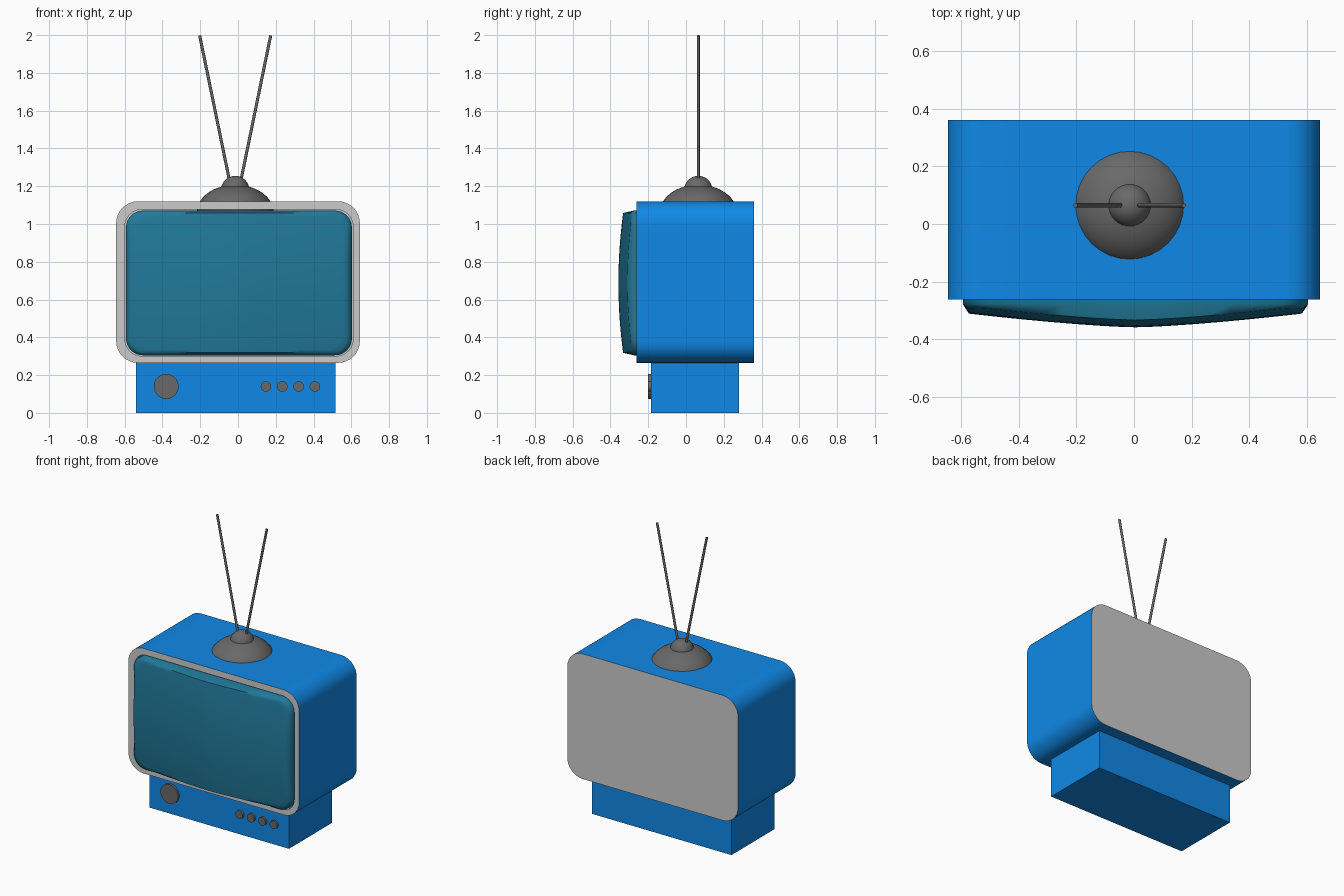
import bpy, bmesh, math
from mathutils import Vector

if "Cube" in bpy.data.objects:
    bpy.data.objects.remove(bpy.data.objects["Cube"])


def material(name, rgb):
    m = bpy.data.materials.new(name)
    m.diffuse_color = (*rgb, 1)
    m.use_nodes = True
    m.node_tree.nodes["Principled BSDF"].inputs["Base Color"].default_value = m.diffuse_color
    return m


BLUE = material("blue", (0.005, 0.25, 0.8))
TEAL = material("teal", (0.015, 0.19, 0.32))
DARK = material("dark_grey", (0.14, 0.14, 0.14))


def finish(ob, name, mat=None, angle=40):
    ob.name = name
    if mat:
        ob.data.materials.append(mat)
    bpy.ops.object.select_all(action='DESELECT')
    ob.select_set(True)
    bpy.context.view_layer.objects.active = ob
    bpy.ops.object.shade_smooth_by_angle(angle=math.radians(angle))
    return ob


def outline(cx, cz, hw, hh, r, arc=8, edge=12):
    """Rounded rectangle in the XZ plane, as (x, z) pairs."""
    pts = []
    corners = [(1, 1, 0), (-1, 1, 90), (-1, -1, 180), (1, -1, 270)]
    for sx, sz, a0 in corners:
        for i in range(arc + 1):
            a = math.radians(a0 + 90 * i / arc)
            pts.append(Vector((cx + sx * (hw - r) + r * math.cos(a),
                               cz + sz * (hh - r) + r * math.sin(a))))
    full = []
    for i, p in enumerate(pts):
        full.append(p)
        if i % (arc + 1) == arc:
            q = pts[(i + 1) % len(pts)]
            full += [p.lerp(q, k / edge) for k in range(1, edge)]
    return full


def loft(name, rings, mat=None, cap=False, angle=40):
    """Joins equal rings of 3D points; optionally fills the last one."""
    bm = bmesh.new()
    vs = [[bm.verts.new(p) for p in ring] for ring in rings]
    n = len(vs[0])
    for a, b in zip(vs, vs[1:]):
        for i in range(n):
            bm.faces.new((a[i], a[(i + 1) % n], b[(i + 1) % n], b[i]))
    if cap:
        bm.faces.new(vs[-1])
    bmesh.ops.recalc_face_normals(bm, faces=bm.faces)
    me = bpy.data.meshes.new(name)
    bm.to_mesh(me)
    bm.free()
    ob = bpy.data.objects.new(name, me)
    bpy.context.collection.objects.link(ob)
    return finish(ob, name, mat, angle)


def at_y(pts, y):
    return [(p.x, y, p.y) for p in pts]


def rod(name, a, b, r, mat, sides=12):
    a, b = Vector(a), Vector(b)
    d = b - a
    bpy.ops.mesh.primitive_cylinder_add(
        vertices=sides, radius=r, depth=d.length, location=(a + b) / 2,
        rotation=d.to_track_quat('Z', 'Y').to_euler())
    return finish(bpy.context.object, name, mat)


def ball(name, loc, scale, mat):
    bpy.ops.mesh.primitive_uv_sphere_add(segments=32, ring_count=16, radius=1, location=loc)
    bpy.context.object.scale = scale
    return finish(bpy.context.object, name, mat)


# Cabinet: blue sleeve, grey front frame with lip, grey back panel
FRONT, BACK = -0.262, 0.36
body = outline(0, 0.6925, 0.645, 0.4275, 0.115)
hole = outline(0.005, 0.689, 0.604, 0.388, 0.09)
loft("cabinet", [at_y(body, FRONT), at_y(body, BACK)], BLUE)
loft("front_frame", [at_y(body, FRONT), at_y(hole, FRONT), at_y(hole, FRONT + 0.03)])
loft("back_panel", [at_y(body, BACK)], cap=True)

# Bulging picture tube
CX, CZ, HW, HH = 0.005, 0.688, 0.598, 0.383
edge = outline(CX, CZ, HW, HH, 0.09)
rings = [at_y(edge, -0.235), at_y(edge, -0.278)]
for s in (0.965, 0.92, 0.8, 0.65, 0.5, 0.35, 0.2, 0.08):
    ring = []
    for p in edge:
        u, v = s * (p.x - CX) / HW, s * (p.y - CZ) / HH
        ring.append((CX + u * HW, -0.358 + 0.05 * abs(u) ** 1.4 + 0.027 * v * v, CZ + v * HH))
    rings.append(ring)
loft("screen", rings, TEAL, cap=True, angle=60)

# Base block
bpy.ops.mesh.primitive_cube_add(size=1, location=(-0.0125, 0.0475, 0.135))
bpy.context.object.scale = (1.055, 0.465, 0.27)
finish(bpy.context.object, "base", BLUE)

# Tuning dial and buttons
rod("dial", (-0.38, -0.15, 0.14), (-0.38, -0.2, 0.14), 0.066, DARK, 32)
for i, x in enumerate((0.148, 0.234, 0.321, 0.407)):
    rod(f"button_{i + 1}", (x, -0.15, 0.14), (x, -0.2, 0.14), 0.028, DARK, 20)

# Aerial mount and two aerial rods
AX, AY = -0.015, 0.065
ball("aerial_dome", (AX, AY, 1.06), (0.205, 0.205, 0.148), DARK)
ball("aerial_knob", (AX, AY, 1.18), (0.075, 0.075, 0.075), DARK)
for side, name in ((-1, "left_aerial"), (1, "right_aerial")):
    rod(name, (AX + side * 0.022, AY, 1.19), (AX + side * 0.188, AY, 1.998), 0.008, DARK)
